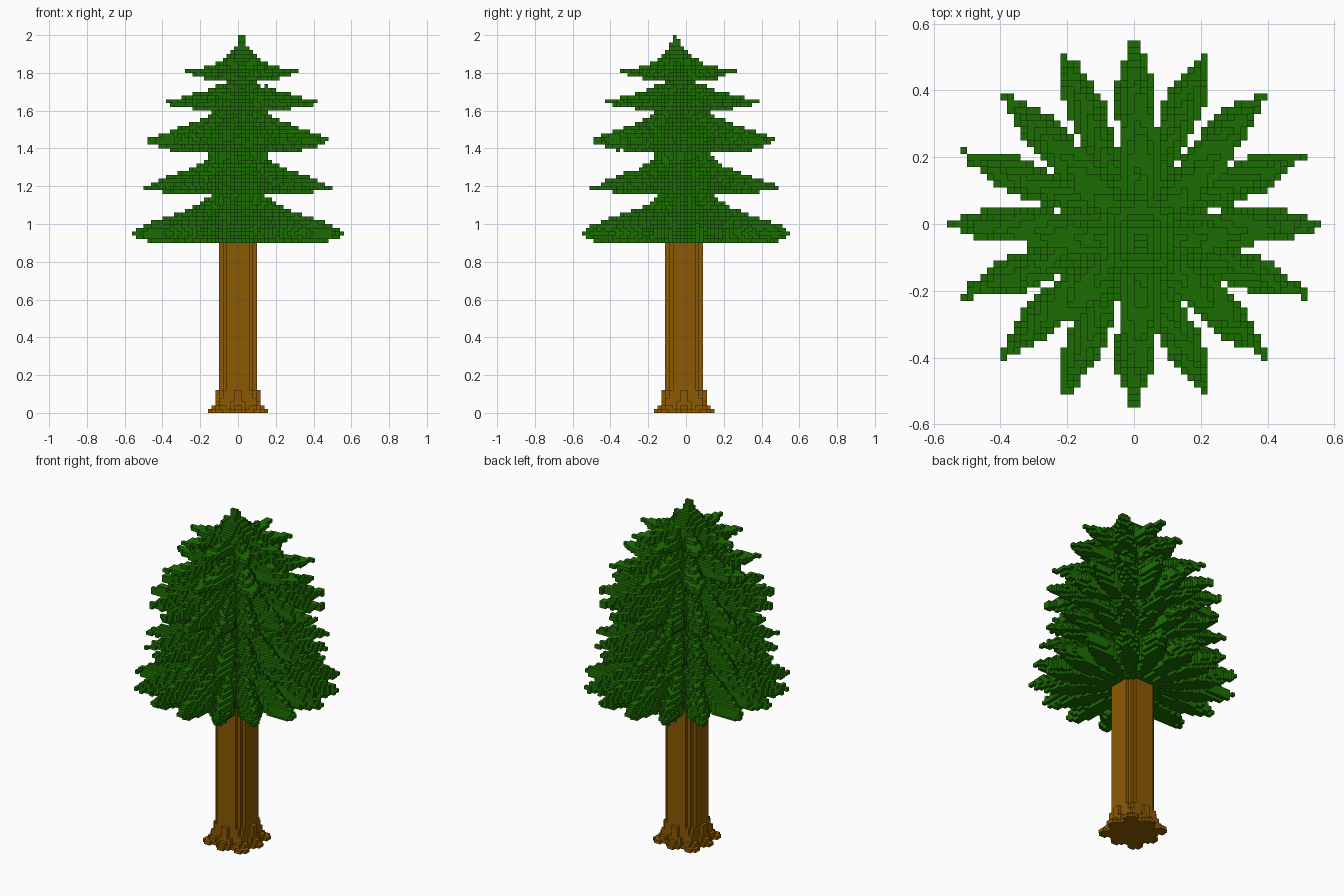
import bpy, bmesh, math, random

if "Cube" in bpy.data.objects:
    bpy.data.objects.remove(bpy.data.objects["Cube"])

random.seed(4)
S = 0.02                      # cube size
Y0 = -0.01                    # the cube grid is half a cube off in y


def material(name, rgb):
    m = bpy.data.materials.new(name)
    m.diffuse_color = (*rgb, 1)
    m.use_nodes = True
    m.node_tree.nodes["Principled BSDF"].inputs["Base Color"].default_value = m.diffuse_color
    return m


green = material("needle green", (0.012, 0.155, 0.001))
brown = material("bark brown", (0.265, 0.102, 0.001))

# Bottom of each tier and its number of branches
TIERS = [(0.90, 16), (1.16, 16), (1.38, 16), (1.60, 8), (1.76, 8)]
# Branch reach against height, tier by tier from the bottom
REACH = [(0.90, .46), (0.93, .53), (0.95, .555), (0.97, .535), (1.00, .48), (1.05, .34),
         (1.09, .23), (1.13, .17), (1.159, .13), (1.16, .33), (1.19, .50), (1.21, .465),
         (1.25, .37), (1.29, .26), (1.34, .16), (1.379, .155), (1.38, .32), (1.43, .475),
         (1.455, .475), (1.49, .37), (1.53, .26), (1.57, .17), (1.599, .13), (1.60, .20),
         (1.63, .37), (1.65, .40), (1.68, .28), (1.71, .18), (1.75, .08), (1.759, .07),
         (1.76, .16), (1.79, .26), (1.81, .30), (1.84, .15), (1.88, .09), (1.92, .05),
         (1.95, .025), (2.00, .015)]
# Lean of the trunk axis against height
LEAN_X = [(0.9, 0), (1.45, 0), (1.65, .02), (2.0, .02)]
LEAN_Y = [(0.9, 0), (1.2, -.005), (1.45, -.01), (1.65, -.02), (1.81, -.04), (2.0, -.06)]
# Trunk root reach against height
ROOT = [(0.0, 1.0), (0.02, 0.9), (0.03, 0.6), (0.06, 0.42), (0.12, 0.15)]


def interp(table, z):
    if z <= table[0][0]:
        return table[0][1]
    for (a, u), (b, v) in zip(table, table[1:]):
        if z <= b:
            return u + (v - u) * (z - a) / (b - a)
    return table[-1][1]


def in_foliage(x, y, z):
    if z < 0.90:
        return False
    reach = interp(REACH, z)
    x -= interp(LEAN_X, z)
    y -= interp(LEAN_Y, z)
    r = math.hypot(x, y)
    if r > reach + 0.004:
        return False
    # solid middle, hollowed between the branches on the underside of each tier
    base, fins = [t for t in TIERS if t[0] <= z][-1]
    core = max(min(reach, 0.10), reach * min(0.47, 0.22 + 2.5 * (z - base)))
    if r < core or r < 0.04:
        return True
    # distance from the nearest branch centre line, tapering to a point
    step = math.tau / fins
    a = math.atan2(y, x)
    off = abs(r * math.sin(a - round(a / step) * step))
    t = r / reach
    width = (0.10 if fins == 16 else 0.14) * reach * min(1, (1.04 - t) / 0.28)
    if fins == 16:
        width = min(width, 0.15 * r)
    return off < max(width, 0.011) + random.uniform(-.004, .004)


def in_trunk(x, y, z):
    if z > 0.92:
        return False
    y += 0.01
    if max(abs(x), abs(y)) < 0.10 and abs(x) + abs(y) < 0.155:
        return True
    # root flare with eight lobes, the diagonal ones longer
    if z > 0.12:
        return False
    a = math.atan2(y, x)
    k = round(a / (math.pi / 4))
    lobe = (0.5 + 0.5 * math.cos(8 * a)) ** 0.8
    tip = 0.185 if k % 2 else 0.158
    return math.hypot(x, y) < 0.102 + (tip - 0.102) * interp(ROOT, z) * (0.25 + 0.75 * lobe)


SIDES = {(1, 0, 0): [(1, 0, 0), (1, 1, 0), (1, 1, 1), (1, 0, 1)],
         (0, 1, 0): [(1, 1, 0), (0, 1, 0), (0, 1, 1), (1, 1, 1)],
         (0, 0, 1): [(0, 0, 1), (1, 0, 1), (1, 1, 1), (0, 1, 1)],
         (-1, 0, 0): [(0, 1, 0), (0, 0, 0), (0, 0, 1), (0, 1, 1)],
         (0, -1, 0): [(0, 0, 0), (1, 0, 0), (1, 0, 1), (0, 0, 1)],
         (0, 0, -1): [(0, 1, 0), (1, 1, 0), (1, 0, 0), (0, 0, 0)]}


def cube_skin(name, cells, others, mat):
    """Build only the outer faces of a set of cubes."""
    bm = bmesh.new()
    corners = {}

    def corner(c):
        if c not in corners:
            corners[c] = bm.verts.new((c[0] * S, c[1] * S + Y0, c[2] * S))
        return corners[c]

    for i, j, k in sorted(cells):
        for (a, b, c), quad in SIDES.items():
            n = (i + a, j + b, k + c)
            if n not in cells and n not in others:
                bm.faces.new([corner((i + p, j + q, k + s)) for p, q, s in quad])
    me = bpy.data.meshes.new(name)
    bm.to_mesh(me)
    bm.free()
    me.materials.append(mat)
    bpy.context.collection.objects.link(bpy.data.objects.new(name, me))


def fill(test, n, low, high):
    return {(i, j, k) for k in range(low, high) for i in range(-n, n) for j in range(-n, n + 1)
            if test((i + .5) * S, (j + .5) * S + Y0, (k + .5) * S)}


# Tree parts
trunk = fill(in_trunk, 10, 0, 46)
foliage = fill(in_foliage, 29, 45, 100) - trunk
cube_skin("trunk", trunk, foliage, brown)
cube_skin("foliage", foliage, trunk, green)
